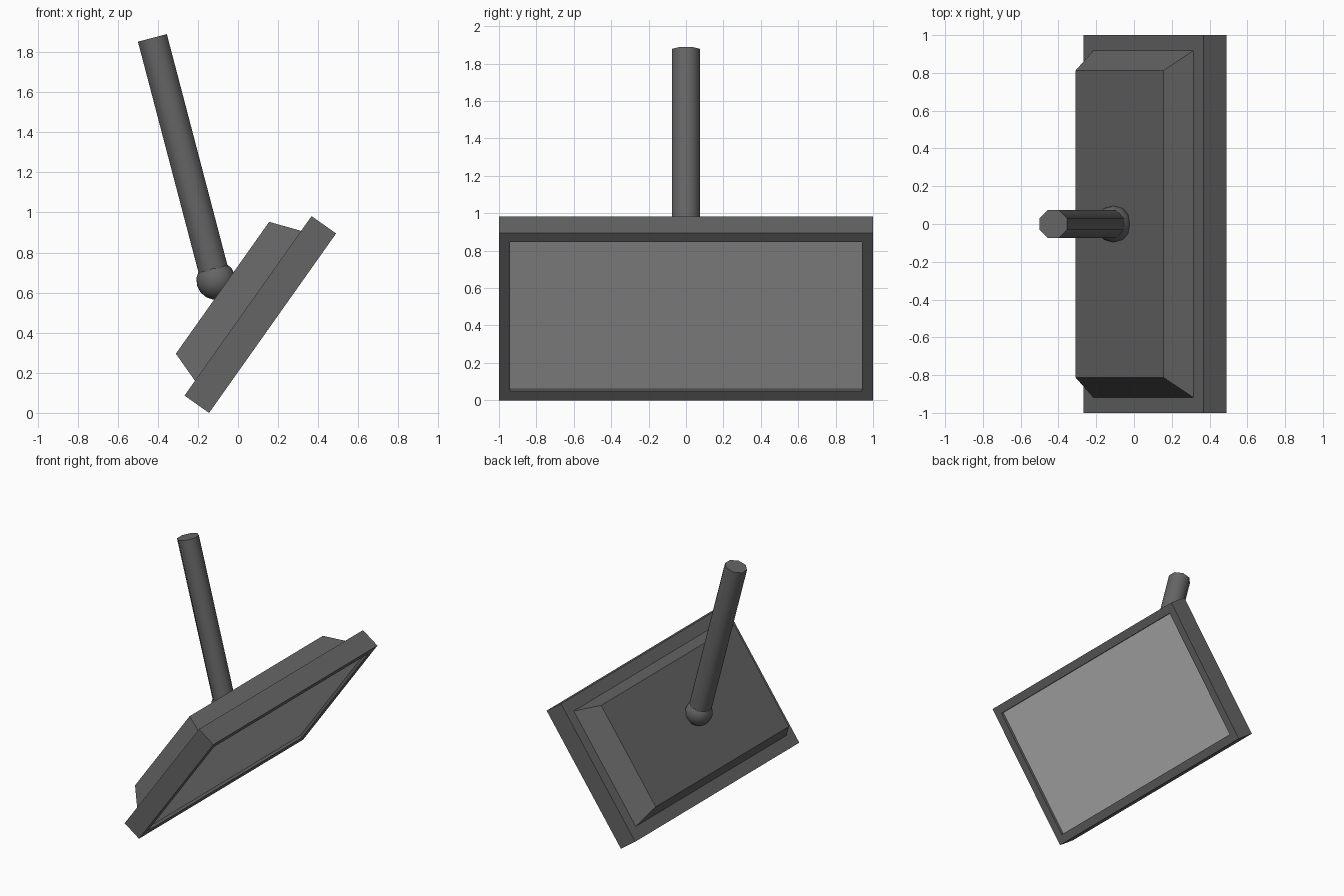
import bpy, bmesh, math
from mathutils import Matrix, Vector

if "Cube" in bpy.data.objects:
    bpy.data.objects.remove(bpy.data.objects["Cube"])

# Tilted panel frame: local x runs up the panel, local z points out of its back
A = math.radians(54.7)
U = Vector((math.cos(A), 0, math.sin(A)))
N = Vector((-math.sin(A), 0, math.cos(A)))
PANEL = Matrix.Translation((0.1725, 0, 0.4475)) @ Matrix(
    ((U.x, 0, N.x), (0, 1, 0), (U.z, 0, N.z))).to_4x4()


def mat(name, g):
    m = bpy.data.materials.new(name)
    m.diffuse_color = (g, g, g, 1)
    m.use_nodes = True
    m.node_tree.nodes["Principled BSDF"].inputs["Base Color"].default_value = m.diffuse_color
    return m


DARK, LIGHT = mat("dark_grey", 0.13), mat("screen_grey", 0.5)


def finish(bm, name, matrix, smooth=None):
    bmesh.ops.recalc_face_normals(bm, faces=bm.faces)
    me = bpy.data.meshes.new(name)
    bm.to_mesh(me)
    bm.free()
    ob = bpy.data.objects.new(name, me)
    bpy.context.collection.objects.link(ob)
    ob.matrix_world = matrix
    me.materials.append(DARK)
    me.materials.append(LIGHT)
    if smooth:
        bpy.context.view_layer.objects.active = ob
        ob.select_set(True)
        bpy.ops.object.shade_smooth_by_angle(angle=math.radians(smooth))
        ob.select_set(False)
    return ob


def frustum(z0, hx0, hy0, z1, hx1, hy1):
    bm = bmesh.new()
    bmesh.ops.create_cube(bm, size=2)
    for v in bm.verts:
        top = v.co.z > 0
        v.co.x *= hx1 if top else hx0
        v.co.y *= hy1 if top else hy0
        v.co.z = z1 if top else z0
    return bm


# Screen frame with a shallow recessed display
bm = frustum(0, 0.5485, 1.0, 0.15, 0.5485, 1.0)
front = min(bm.faces, key=lambda f: f.calc_center_median().z)
bmesh.ops.inset_region(bm, faces=[front], thickness=0.085)
ext = bmesh.ops.extrude_discrete_faces(bm, faces=[front])["faces"][0]
for v in ext.verts:
    v.co.z += 0.02
ext.material_index = 1
finish(bm, "screen_frame", PANEL)

# Tapered rear housing
finish(frustum(0.148, 0.459, 0.92, 0.306, 0.403, 0.812), "rear_housing", PANEL)

# Ball joint and ceiling pole share a tilted axis
POLE = Matrix.Translation((-0.11, 0, 0.662)) @ Matrix.Rotation(math.radians(-14.7), 4, 'Y')
bm = bmesh.new()
bmesh.ops.create_uvsphere(bm, u_segments=12, v_segments=8, radius=0.098)
finish(bm, "ball_joint", POLE, 60)

bm = bmesh.new()
r = 0.0745 / math.cos(math.pi / 8)
bmesh.ops.create_cone(bm, cap_ends=True, segments=8, radius1=r, radius2=r, depth=1.23,
                      matrix=Matrix.Translation((0, 0, 0.635)) @ Matrix.Rotation(math.pi / 8, 4, 'Z'))
finish(bm, "support_pole", POLE, 50)
